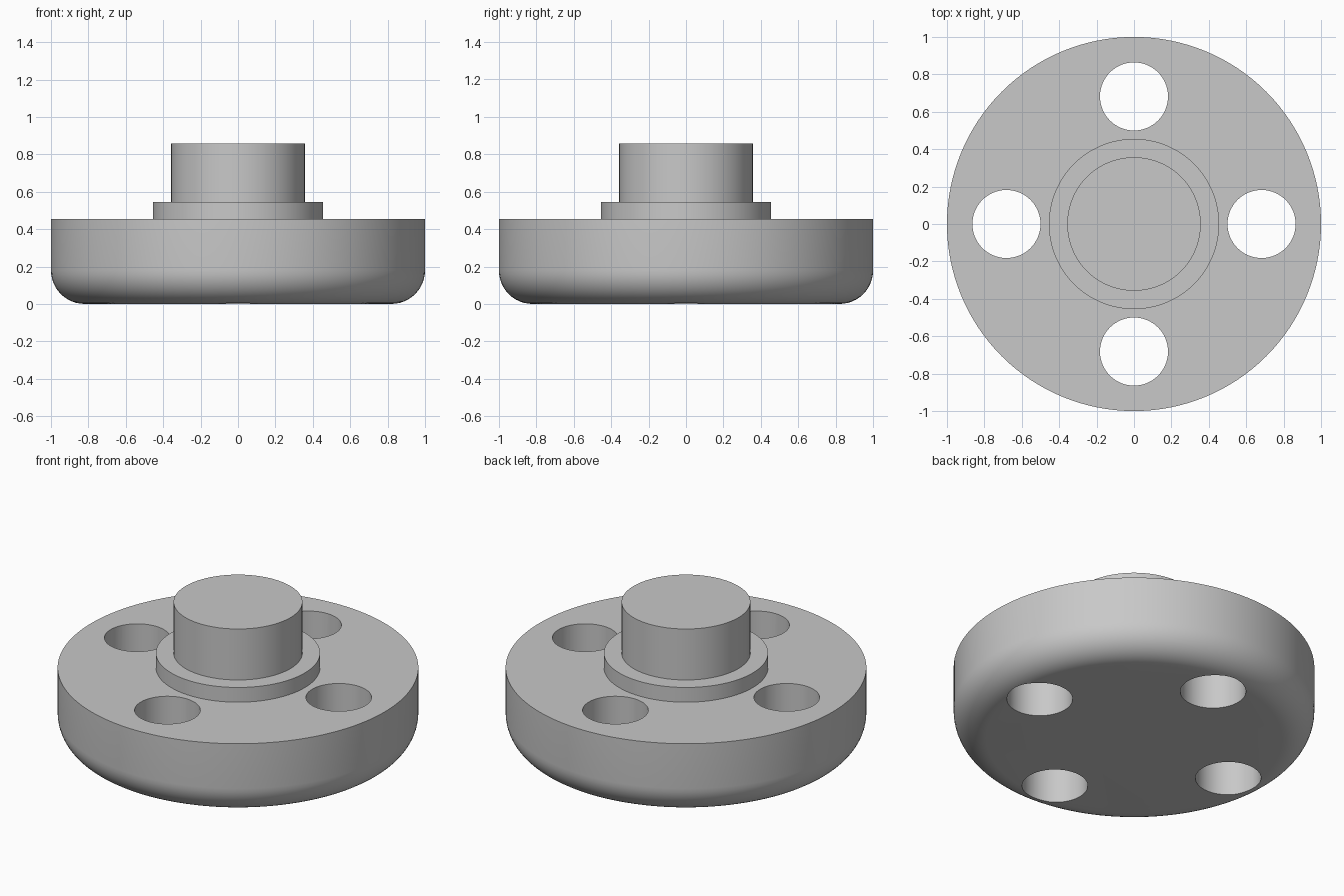
import bpy, bmesh, math

old = bpy.data.objects.get("Cube")
if old:
    bpy.data.objects.remove(old, do_unlink=True)

RADIUS, FILLET, TOP = 1.0, 0.18, 0.455
SEGMENTS = 128

# Plain grey metal
grey = bpy.data.materials.new("grey metal")
grey.use_nodes = True
colour = (0.58, 0.58, 0.58, 1)
grey.diffuse_color = colour
grey.node_tree.nodes["Principled BSDF"].inputs["Base Color"].default_value = colour


def lathe(name, profile):
    """Spin an (r, z) profile, which starts and ends on the axis, around z."""
    bm = bmesh.new()
    verts = [bm.verts.new((r, 0, z)) for r, z in profile]
    edges = [bm.edges.new(pair) for pair in zip(verts, verts[1:])]
    bmesh.ops.spin(bm, geom=verts + edges, cent=(0, 0, 0), axis=(0, 0, 1),
                   angle=math.tau, steps=SEGMENTS, use_duplicate=False)
    bmesh.ops.remove_doubles(bm, verts=bm.verts[:], dist=1e-4)
    # Merge the end fans into single flat discs
    hubs = [v for v in bm.verts if math.hypot(v.co.x, v.co.y) < 1e-4]
    bmesh.ops.dissolve_verts(bm, verts=hubs)
    bmesh.ops.recalc_face_normals(bm, faces=bm.faces[:])
    mesh = bpy.data.meshes.new(name)
    bm.to_mesh(mesh)
    bm.free()
    mesh.materials.append(grey)
    obj = bpy.data.objects.new(name, mesh)
    bpy.context.collection.objects.link(obj)
    return obj


# Disc with rounded lower rim, raised collar and central boss
rim = []
for i in range(13):
    a = math.pi / 2 * i / 12
    rim.append((RADIUS - FILLET + FILLET * math.sin(a), FILLET - FILLET * math.cos(a)))
flange = lathe("flange", [(0, 0)] + rim + [
    (RADIUS, TOP), (0.455, TOP), (0.455, 0.545),
    (0.357, 0.545), (0.357, 0.857), (0, 0.857)])

# Four through holes around the boss
bm = bmesh.new()
for i in range(4):
    a = math.pi / 2 * i
    ring = bmesh.ops.create_cone(bm, cap_ends=True, segments=64, radius1=0.182,
                                 radius2=0.182, depth=2)
    bmesh.ops.translate(bm, verts=ring["verts"],
                        vec=(0.682 * math.cos(a), 0.682 * math.sin(a), 0))
mesh = bpy.data.meshes.new("hole_cutter")
bm.to_mesh(mesh)
bm.free()
mesh.materials.append(grey)
cutter = bpy.data.objects.new("hole_cutter", mesh)
cutter.hide_render = True
bpy.context.collection.objects.link(cutter)

holes = flange.modifiers.new("bolt holes", "BOOLEAN")
holes.operation = "DIFFERENCE"
holes.solver = "EXACT"
holes.object = cutter

bpy.ops.object.select_all(action="DESELECT")
flange.select_set(True)
bpy.context.view_layer.objects.active = flange
bpy.ops.object.modifier_apply(modifier=holes.name)
bpy.data.objects.remove(cutter, do_unlink=True)
bpy.ops.object.shade_smooth_by_angle(angle=math.radians(30))
